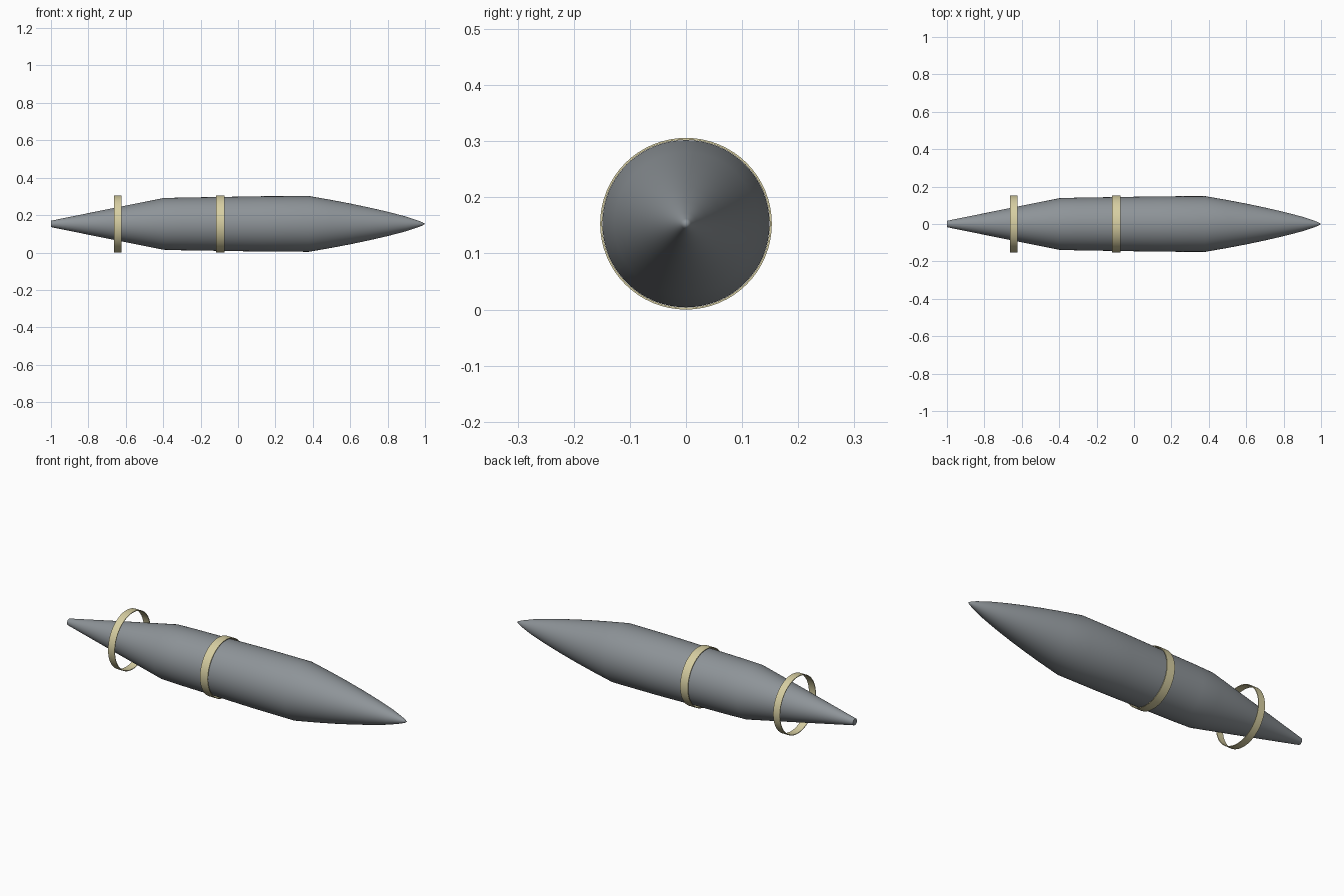
import bpy
import math

if "Cube" in bpy.data.objects:
    bpy.data.objects.remove(bpy.data.objects["Cube"])

SIDES = 64
AXIS_Z = 0.153


def material(name, rgb):
    m = bpy.data.materials.new(name)
    m.diffuse_color = (*rgb, 1)
    m.use_nodes = True
    m.node_tree.nodes["Principled BSDF"].inputs["Base Color"].default_value = m.diffuse_color
    return m


def lathe(name, profile, mat, closed=False):
    """Spin (x, radius) points around the long axis; radius 0 makes a tip."""
    verts, rings, faces = [], [], []
    for x, r in profile:
        n = 1 if r == 0 else SIDES
        rings.append([len(verts) + i for i in range(n)])
        for i in range(n):
            a = 2 * math.pi * i / SIDES
            verts.append((x, r * math.cos(a), AXIS_Z + r * math.sin(a)))
    pairs = list(zip(rings, rings[1:]))
    if closed:
        pairs.append((rings[-1], rings[0]))
    for a, b in pairs:
        for i in range(SIDES):
            j = (i + 1) % SIDES
            if len(b) == 1:
                faces.append((a[i], a[j], b[0]))
            elif len(a) == 1:
                faces.append((a[0], b[j], b[i]))
            else:
                faces.append((a[i], a[j], b[j], b[i]))
    mesh = bpy.data.meshes.new(name)
    mesh.from_pydata(verts, [], faces)
    mesh.materials.append(mat)
    obj = bpy.data.objects.new(name, mesh)
    bpy.context.collection.objects.link(obj)
    bpy.context.view_layer.objects.active = obj
    obj.select_set(True)
    bpy.ops.object.shade_smooth_by_angle(angle=math.radians(30))
    obj.select_set(False)
    return obj


grey = material("steel grey", (0.27, 0.295, 0.315))
tan = material("pale brass", (0.68, 0.62, 0.36))

# Main body: flat tail end, tapered tail, nearly straight middle, curved nose
lathe("shell_body", [
    (-1.0, 0), (-1.0, 0.017), (-0.7, 0.078), (-0.4, 0.138), (-0.3, 0.141),
    (-0.1, 0.144), (0.13, 0.148), (0.38, 0.149), (0.5, 0.128), (0.6, 0.109),
    (0.7, 0.088), (0.8, 0.065), (0.9, 0.039), (0.96, 0.019), (0.985, 0.009), (1.0, 0)], grey)

# Thin bands: one around the middle, one standing free around the tail
for name, x0, x1 in (("middle_band", -0.118, -0.072), ("tail_ring", -0.662, -0.623)):
    lathe(name, [(x0, 0.1495), (x1, 0.1495), (x1, 0.153), (x0, 0.153)][::-1], tan, closed=True)

# Face every surface outward
import bmesh
for obj in bpy.data.objects:
    bm = bmesh.new()
    bm.from_mesh(obj.data)
    bmesh.ops.recalc_face_normals(bm, faces=bm.faces)
    bm.to_mesh(obj.data)
    bm.free()
